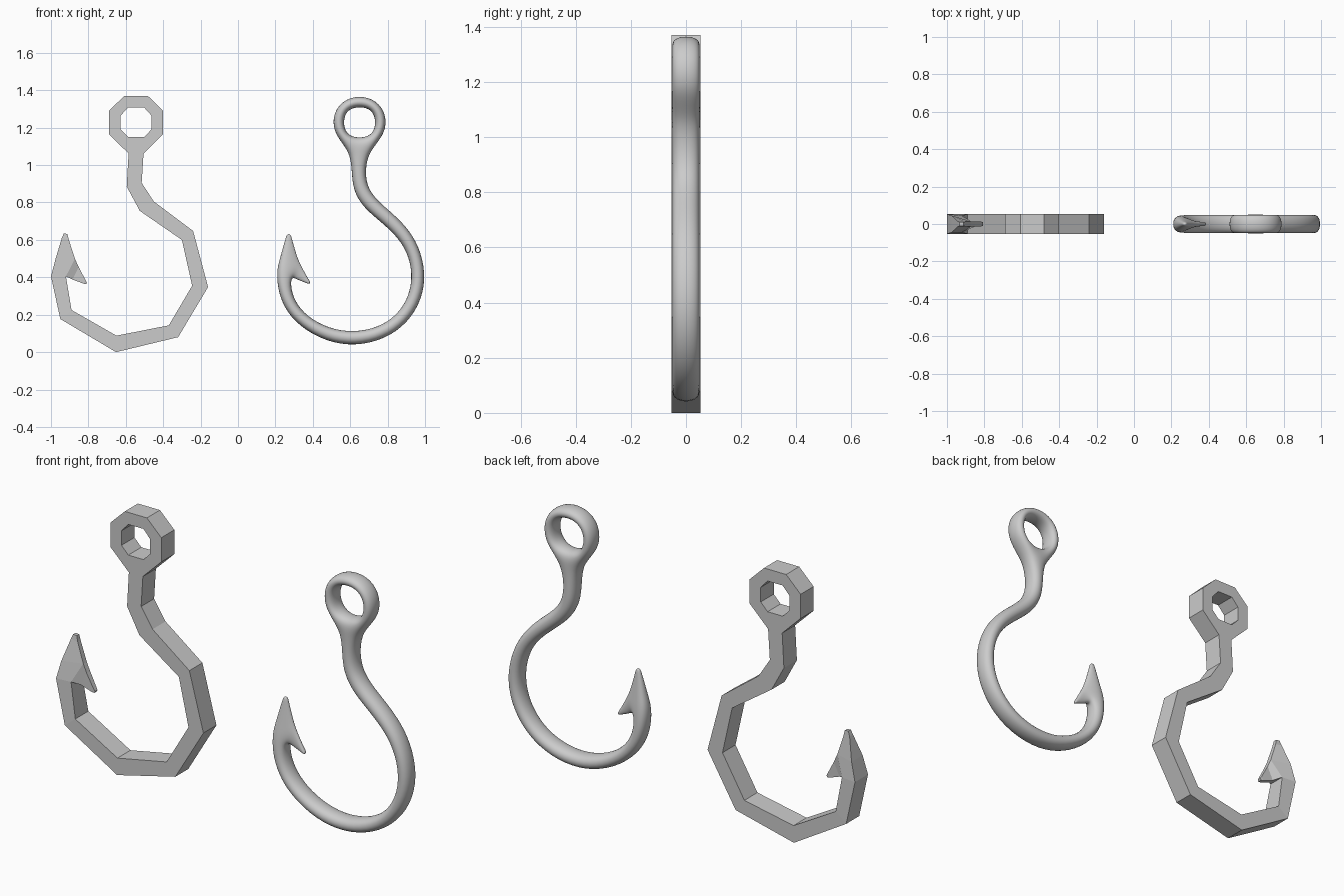
import bpy, bmesh

if "Cube" in bpy.data.objects:
    bpy.data.objects.remove(bpy.data.objects["Cube"])

T = 0.053    # half thickness of the bar
pts = []     # (x, z, half thickness)
quads = []   # front-view quads


def add(x, z, h=T):
    pts.append((x, z, h))
    return len(pts) - 1


# Eye: half profiles, bottom to top, mirrored about its axis
CX = -0.545
outer_half = [(0.04, 1.062), (0.145, 1.165), (0.145, 1.29), (0.063, 1.37)]
inner_half = [(0.043, 1.15), (0.082, 1.19), (0.082, 1.265), (0.043, 1.308)]


def ring(half):
    right = [add(CX + x, z) for x, z in half]
    left = [add(CX - x, z) for x, z in half]
    return right + left[::-1]


outer, inner = ring(outer_half), ring(inner_half)
for i in range(8):
    j = (i + 1) % 8
    quads.append((outer[i], outer[j], inner[j], inner[i]))

# Shank, bend and point: inner and outer edge of each section (x, z, half thickness)
inside = [(-.595, .885, T), (-.525, .755, T), (-.30, .60, T), (-.245, .355, T),
          (-.37, .143, T), (-.65, .088, T), (-.89, .225, T), (-.92, .405, .045),
          (-.872, .50, .014), (-.905, .602, .012), (-.912, .632, .01)]
outside = [(-.515, .905, T), (-.45, .805, T), (-.24, .648, T), (-.16, .348, T),
           (-.32, .08, T), (-.652, 0, T), (-.95, .177, T), (-1, .405, T),
           (-.975, .50, .045), (-.942, .61, .014), (-.932, .634, .01)]
L = [outer[7]] + [add(*p) for p in inside]
R = [outer[0]] + [add(*p) for p in outside]
for i in range(len(L) - 1):
    quads.append((L[i], R[i], R[i + 1], L[i + 1]))

# Barb grows from the inner edge just below the point
low = [L[8], add(-.885, .388, .014), add(-.825, .366, .012), add(-.812, .364, .01)]
top = [L[9], add(-.852, .455, .014), add(-.815, .385, .012), add(-.808, .373, .01)]
for i in range(3):
    quads.append((low[i], low[i + 1], top[i + 1], top[i]))


def build_hook(name, dx):
    bm = bmesh.new()
    front = [bm.verts.new((x + dx, -h, z)) for x, z, h in pts]
    back = [bm.verts.new((x + dx, h, z)) for x, z, h in pts]
    count = {}
    for q in quads:
        bm.faces.new([front[i] for i in q])
        bm.faces.new([back[i] for i in reversed(q)])
        for a, b in zip(q, q[1:] + q[:1]):
            count.setdefault(frozenset((a, b)), []).append((a, b))
    # side walls along the outline
    for uses in count.values():
        if len(uses) == 1:
            a, b = uses[0]
            bm.faces.new((front[b], front[a], back[a], back[b]))
    bmesh.ops.recalc_face_normals(bm, faces=bm.faces)
    mesh = bpy.data.meshes.new(name)
    bm.to_mesh(mesh)
    bm.free()
    obj = bpy.data.objects.new(name, mesh)
    bpy.context.collection.objects.link(obj)
    return obj


# Faceted hook, and the same hook rounded by subdivision
build_hook("faceted_hook", 0)
smooth = build_hook("smooth_hook", 1.195)
sub = smooth.modifiers.new("rounding", "SUBSURF")
sub.levels = sub.render_levels = 3
for p in smooth.data.polygons:
    p.use_smooth = True
